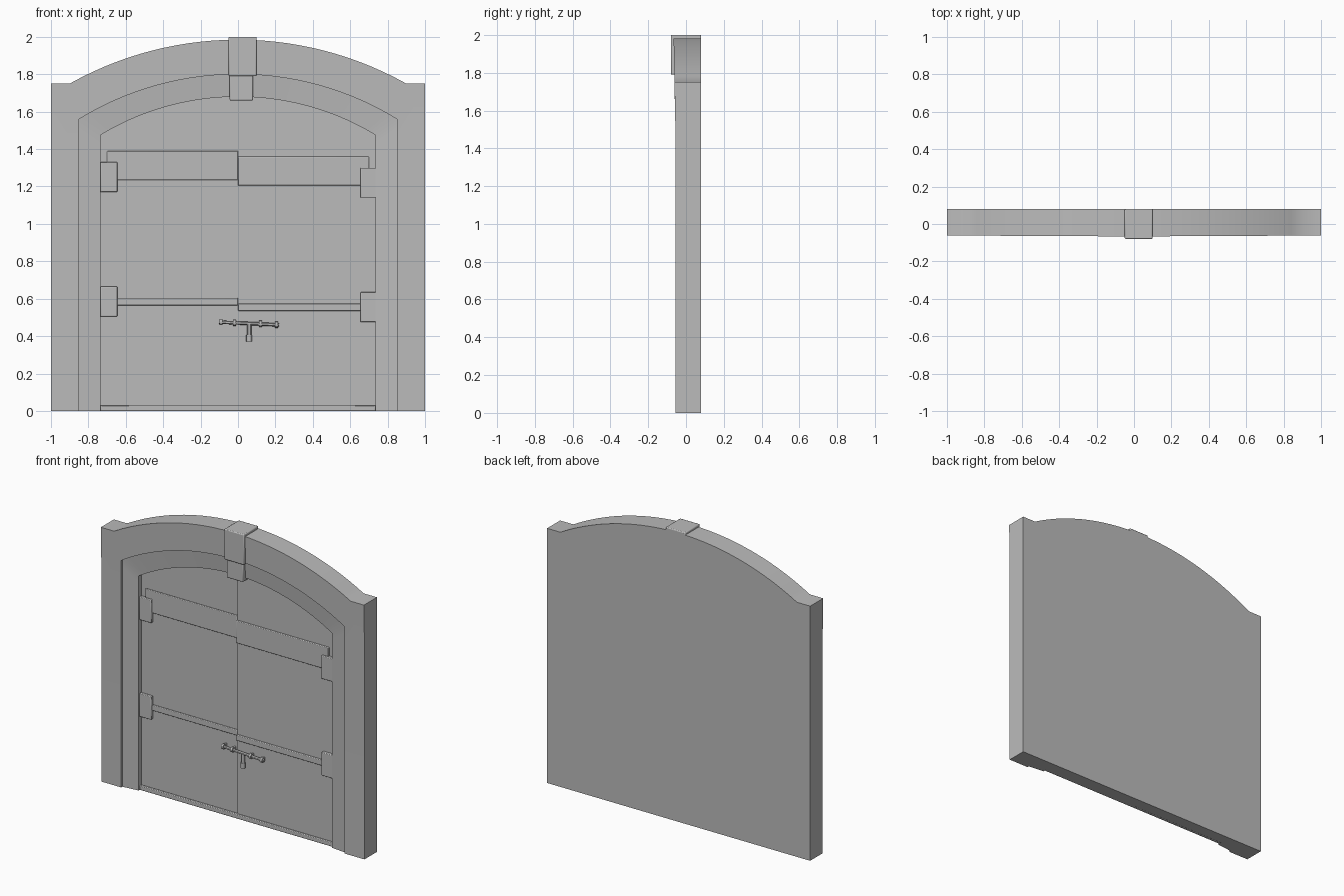
import bpy, bmesh, math
from mathutils import Vector

cube = bpy.data.objects.get("Cube")
if cube:
    bpy.data.objects.remove(cube, do_unlink=True)

stone = bpy.data.materials.new("plain_grey")
stone.use_nodes = True
GREY = (0.5, 0.5, 0.5, 1)
stone.diffuse_color = GREY
stone.node_tree.nodes["Principled BSDF"].inputs["Base Color"].default_value = GREY

BACK, DOOR = 0.08, 0.0
made = []


def finish(name, bm, bevel=0):
    bmesh.ops.recalc_face_normals(bm, faces=bm.faces)
    mesh = bpy.data.meshes.new(name)
    bm.to_mesh(mesh)
    bm.free()
    mesh.materials.append(stone)
    ob = bpy.data.objects.new(name, mesh)
    bpy.context.collection.objects.link(ob)
    if bevel:
        mod = ob.modifiers.new("soft_edges", "BEVEL")
        mod.width, mod.segments = bevel, 2
    made.append(ob)
    return ob


def arc(half, spring, crown, n=28):
    """Shallow circular arch from left springing to right springing."""
    sag = crown - spring
    r = (half * half + sag * sag) / (2 * sag)
    a = math.asin(half / r)
    return [(r * math.sin(t), crown - r + r * math.cos(t))
            for t in (a * (2 * i / n - 1) for i in range(n + 1))]


def arch_path(x, low, shoulder, half, spring, crown):
    """Left jamb, arch, right jamb."""
    jamb = [(x, 0), (x, low), (x, shoulder)]
    return [(-px, pz) for px, pz in jamb] + arc(half, spring, crown) + jamb[::-1]


def band(name, outer, inner, y_outer, y_inner, y_back):
    """Solid frame between two paths; front depth is a function of height."""
    bm = bmesh.new()
    rows = []
    for (ox, oz), (ix, iz) in zip(outer, inner):
        rows.append([bm.verts.new(p) for p in (
            (ox, y_back, oz), (ox, y_outer(oz), oz),
            (ix, y_inner(iz), iz), (ix, y_back, iz))])
    for a, b in zip(rows, rows[1:]):
        for i in range(4):
            j = (i + 1) % 4
            bm.faces.new((a[i], a[j], b[j], b[i]))
    bm.faces.new(rows[0])
    bm.faces.new(rows[-1])
    return finish(name, bm)


def slab(name, path, y_front, y_back):
    bm = bmesh.new()
    face = bm.faces.new([bm.verts.new((x, y_front, z)) for x, z in path])
    new = bmesh.ops.extrude_face_region(bm, geom=[face])["geom"]
    bmesh.ops.translate(bm, vec=(0, y_back - y_front, 0),
                        verts=[v for v in new if isinstance(v, bmesh.types.BMVert)])
    return finish(name, bm)


def box(name, x0, x1, z0, z1, y0, y1=DOOR, bevel=0.004):
    bm = bmesh.new()
    bmesh.ops.create_cube(bm, size=1)
    for v in bm.verts:
        v.co = ((x0 + x1) / 2 + v.co.x * (x1 - x0), (y0 + y1) / 2 + v.co.y * (y1 - y0),
                (z0 + z1) / 2 + v.co.z * (z1 - z0))
    return finish(name, bm, bevel)


def rod(name, start, end, radius):
    a, b = Vector(start), Vector(end)
    bm = bmesh.new()
    bmesh.ops.create_cone(bm, cap_ends=True, segments=12, radius1=radius,
                          radius2=radius, depth=(b - a).length)
    turn = Vector((0, 0, 1)).rotation_difference(b - a)
    for v in bm.verts:
        v.co = turn @ v.co + (a + b) / 2
    return finish(name, bm)


# Surround: outer frame, stepped inner moulding and the backing wall
outline = arch_path(1.0, 1.45, 1.75, 0.9, 1.75, 1.985)
middle = arch_path(0.85, 1.45, 1.51, 0.85, 1.56, 1.80)
opening = arch_path(0.735, 1.38, 1.43, 0.735, 1.475, 1.68)


def lean(z):
    return -0.055 - 0.02 * max(0, z - 1.45)


band("outer_frame", outline, middle, lean, lean, BACK)
band("inner_moulding", middle, opening, lambda z: -0.042, lambda z: -0.03, BACK)
slab("backing_wall", opening, 0.01, BACK)

# Two door leaves, the +x one standing slightly proud
for name, side, y in (("right_door_leaf", -1, DOOR), ("left_door_leaf", 1, DOOR - 0.008)):
    leaf = [(x, z) for x, z in opening if x * side > 0.001]
    crown = [(0, 1.68), (0, 0)]
    slab(name, leaf + crown if side < 0 else crown[::-1] + leaf, y, BACK - 0.01)

# Threshold
box("threshold", -0.735, 0.735, 0, 0.03, -0.02)

# Keystones
box("upper_keystone", -0.05, 0.10, 1.79, 2.0, -0.08, BACK, 0.006)
box("lower_keystone", -0.045, 0.08, 1.66, 1.80, -0.062, DOOR, 0.006)

# Straps and hinge plates on both leaves
for name, x0, x1, drop, y in (("right", -0.70, 0, 0, 0), ("left", 0, 0.70, 0.03, -0.008)):
    box(name + "_upper_strap", x0, x1, 1.235 - drop, 1.39 - drop, y - 0.010)
    box(name + "_lower_strap", x0, x1, 0.565 - drop, 0.605 - drop, y - 0.010)
    h0, h1 = (-0.735, -0.645) if x0 < 0 else (0.655, 0.74)
    for level, z in (("upper", 1.25), ("lower", 0.585)):
        box(f"{name}_{level}_hinge_plate", h0, h1, z - 0.08 - drop, z + 0.08 - drop, y - 0.022)

# Sliding bolt with its knobs, brackets and hanging handle
rod("bolt_bar", (-0.10, -0.03, 0.475), (0.22, -0.03, 0.46), 0.009)
for i, x in enumerate((-0.09, -0.02, 0.12, 0.205)):
    z = 0.471 - 0.047 * x
    rod(f"bolt_collar_{i + 1}", (x - 0.008, -0.03, z), (x + 0.008, -0.03, z), 0.017)
    box(f"bolt_bracket_{i + 1}", x - 0.006, x + 0.006, z - 0.012, z + 0.012, -0.03, DOOR, 0)
rod("bolt_handle", (0.06, -0.03, 0.465), (0.06, -0.03, 0.385), 0.012)
rod("bolt_handle_end", (0.06, -0.03, 0.405), (0.06, -0.03, 0.37), 0.016)

# Soft shading with crisp corners
bpy.ops.object.select_all(action='DESELECT')
for ob in made:
    ob.select_set(True)
bpy.context.view_layer.objects.active = made[0]
bpy.ops.object.shade_smooth_by_angle(angle=math.radians(30))
